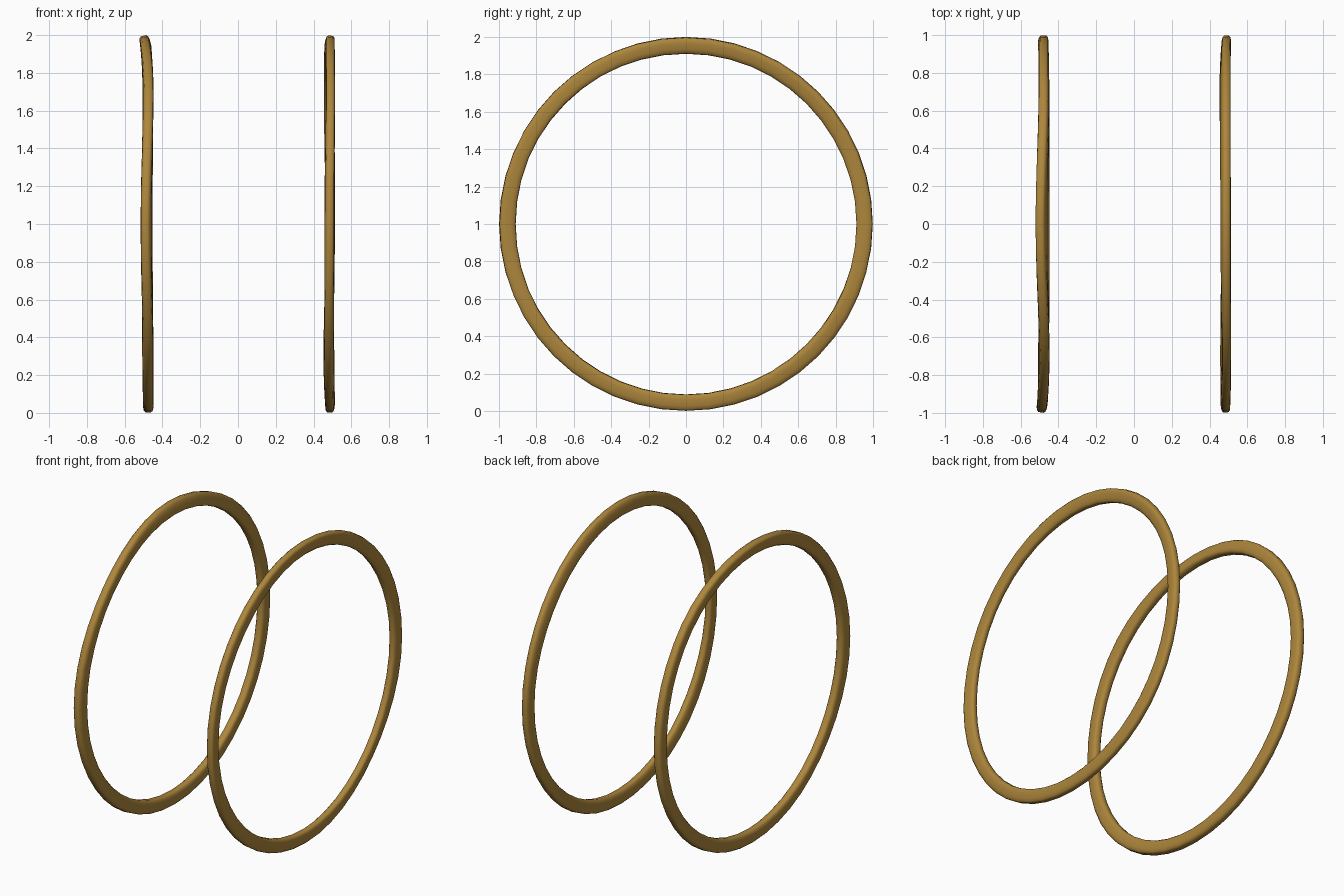
import bpy
import bmesh
import math

if "Cube" in bpy.data.objects:
    bpy.data.objects.remove(bpy.data.objects["Cube"])

SEGMENTS, SIDES = 48, 12
MID_RADIUS = 0.955

bronze = bpy.data.materials.new("bronze")
bronze.diffuse_color = (0.42, 0.24, 0.045, 1)
bronze.use_nodes = True
bronze.node_tree.nodes["Principled BSDF"].inputs["Base Color"].default_value = bronze.diffuse_color


def cyclic(values, t):
    """Smoothly blend round a closed list of values, t in 0..1."""
    n = len(values)
    i = int(t * n) % n
    f = t * n - int(t * n)
    f = (1 - math.cos(f * math.pi)) / 2
    return values[i] * (1 - f) + values[(i + 1) % n] * f


def make_ring(name, half_width, offsets, twists):
    """Hand-formed ring; offsets and twists run from the top towards +y."""
    bm = bmesh.new()
    loops = []
    for s in range(SEGMENTS):
        t = s / SEGMENTS
        a = t * math.tau
        x0 = cyclic(offsets, t)
        tw = math.radians(cyclic(twists, t))
        loop = []
        for k in range(SIDES):
            b = (k + 0.5) / SIDES * math.tau
            # rounded-rectangle section: thin across x, deep along the radius
            c, d = math.cos(b), math.sin(b)
            u = half_width * math.copysign(abs(c) ** 0.5, c)
            v = 0.044 * math.copysign(abs(d) ** 0.75, d)
            x = x0 + u * math.cos(tw) - v * math.sin(tw)
            r = MID_RADIUS + u * math.sin(tw) + v * math.cos(tw)
            loop.append(bm.verts.new((x, r * math.sin(a), 1 + r * math.cos(a))))
        loops.append(loop)
    for s in range(SEGMENTS):
        p, q = loops[s], loops[(s + 1) % SEGMENTS]
        for k in range(SIDES):
            m = (k + 1) % SIDES
            bm.faces.new((p[k], p[m], q[m], q[k]))
    bmesh.ops.recalc_face_normals(bm, faces=bm.faces)
    for f in bm.faces:
        f.smooth = True
    mesh = bpy.data.meshes.new(name)
    bm.to_mesh(mesh)
    bm.free()
    mesh.materials.append(bronze)
    obj = bpy.data.objects.new(name, mesh)
    bpy.context.collection.objects.link(obj)


# Two separate hoops with slight wobble and twist
make_ring("left_hoop", 0.028,
          [-0.490, -0.477, -0.480, -0.477, -0.475, -0.478, -0.486, -0.476],
          [14, 4, 0, 5, 0, -6, 8, -6])
make_ring("right_hoop", 0.025,
          [0.484, 0.483, 0.488, 0.480, 0.488, 0.483, 0.483, 0.490],
          [-10, -14, -4, 12, 5, 8, -6, 0])
